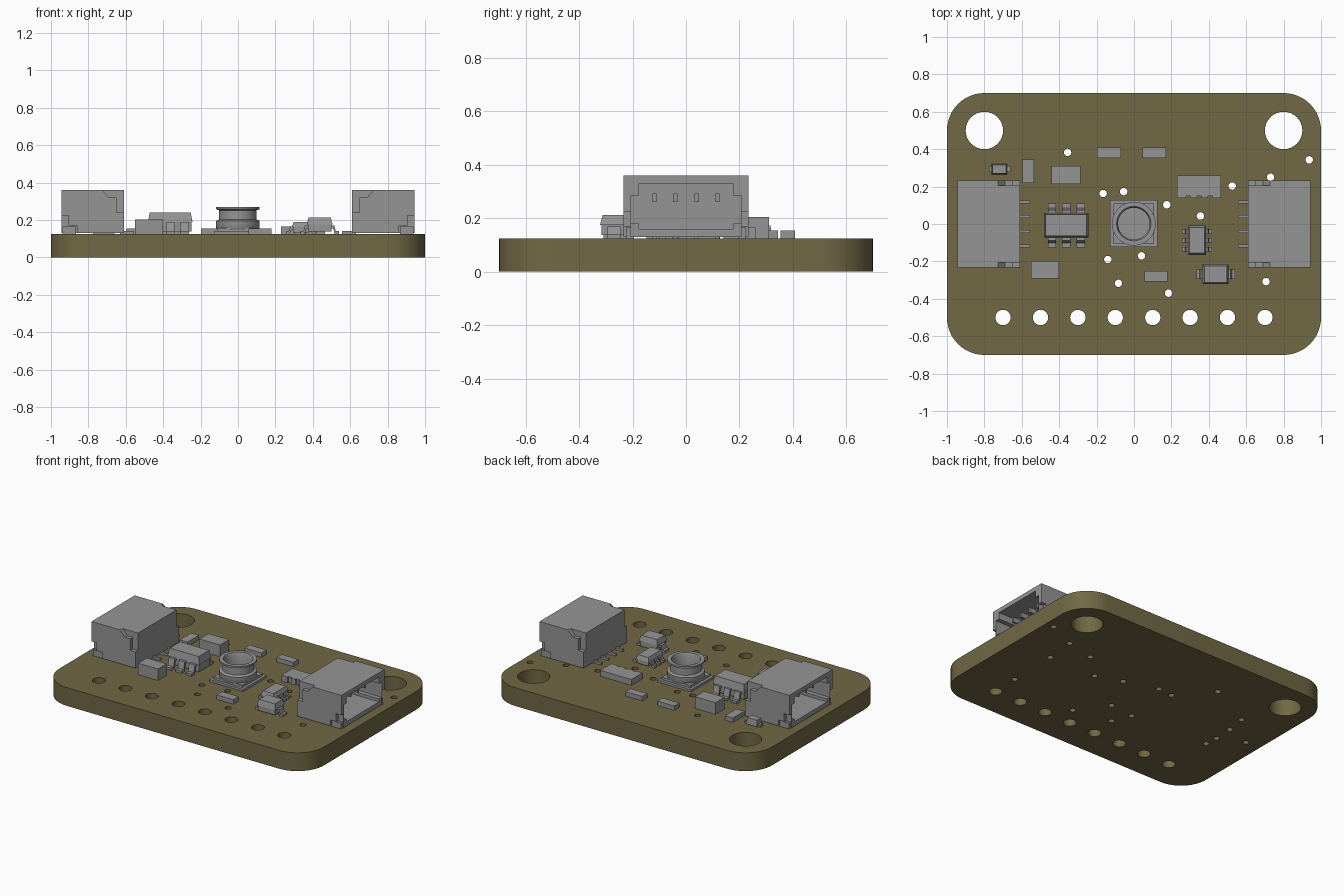
import bpy, bmesh, math
from mathutils import Matrix, Vector

old = bpy.data.objects.get("Cube")
if old:
    bpy.data.objects.remove(old, do_unlink=True)


def material(name, rgb):
    m = bpy.data.materials.new(name)
    m.use_nodes = True
    m.diffuse_color = (*rgb, 1)
    m.node_tree.nodes["Principled BSDF"].inputs["Base Color"].default_value = (*rgb, 1)
    return m


GREY = material("component grey", (0.3, 0.3, 0.3))
OLIVE = material("board olive", (0.165, 0.14, 0.06))
TOP = 0.125  # upper face of the board


def add(name, bm, mat=GREY):
    bmesh.ops.recalc_face_normals(bm, faces=bm.faces[:])
    me = bpy.data.meshes.new(name)
    bm.to_mesh(me)
    bm.free()
    me.materials.append(mat)
    ob = bpy.data.objects.new(name, me)
    bpy.context.collection.objects.link(ob)
    return ob


def smooth(ob):
    bpy.ops.object.select_all(action="DESELECT")
    ob.select_set(True)
    bpy.context.view_layer.objects.active = ob
    bpy.ops.object.shade_smooth_by_angle(angle=math.radians(35))


def box(name, x0, x1, y0, y1, z0, z1, taper=0):
    """Box whose top can be drawn in by the taper."""
    bm = bmesh.new()
    bmesh.ops.create_cube(bm, size=1)
    for v in bm.verts:
        top = v.co.z > 0
        t = taper if top else 0
        v.co = (x1 - t if v.co.x > 0 else x0 + t,
                y1 - t if v.co.y > 0 else y0 + t,
                z1 if top else z0)
    return add(name, bm)


def prism(name, pts, y0, y1):
    """Profile of x, z points extruded along y."""
    bm = bmesh.new()
    a = [bm.verts.new((x, y0, z)) for x, z in pts]
    b = [bm.verts.new((x, y1, z)) for x, z in pts]
    bm.faces.new(a)
    bm.faces.new(b[::-1])
    for i in range(len(pts)):
        j = (i + 1) % len(pts)
        bm.faces.new((a[i], a[j], b[j], b[i]))
    return add(name, bm)


def cut(ob, cutters):
    for c in cutters:
        c.hide_render = True
        mod = ob.modifiers.new("cut", "BOOLEAN")
        mod.object, mod.operation, mod.solver = c, "DIFFERENCE", "EXACT"
    dg = bpy.context.evaluated_depsgraph_get()
    ob.data = bpy.data.meshes.new_from_object(ob.evaluated_get(dg))
    ob.modifiers.clear()
    for c in cutters:
        bpy.data.objects.remove(c, do_unlink=True)


# Board: filled outline with round holes
curve = bpy.data.curves.new("board", "CURVE")
curve.dimensions, curve.fill_mode, curve.extrude = "2D", "BOTH", TOP / 2


def outline(points):
    s = curve.splines.new("POLY")
    s.points.add(len(points) - 1)
    for p, (x, y) in zip(s.points, points):
        p.co = (x, y, 0, 1)
    s.use_cyclic_u = True


def arc(cx, cy, r, start, sweep, n):
    return [(cx + r * math.cos(start + sweep * i / n),
             cy + r * math.sin(start + sweep * i / n)) for i in range(n + 1)]


rim = []
for k, (sx, sy) in enumerate([(1, 1), (-1, 1), (-1, -1), (1, -1)]):
    rim += arc(0.8 * sx, 0.5 * sy, 0.2, k * math.pi / 2, math.pi / 2, 12)
outline(rim)
holes = [(-0.8, 0.5, 0.1), (0.8, 0.5, 0.1)]
holes += [(-0.7 + 0.2 * i, -0.5, 0.041) for i in range(8)]
vias = [(-.355, .383), (-.165, .163), (-.055, .173), (.175, .103), (.355, .043),
        (.525, .203), (.73, .25), (.937, .343), (-.14, -.19), (.04, -.17),
        (-.083, -.317), (.185, -.37), (.706, -.308), (.71, .04), (-.69, .21),
        (-.714, .07), (-.72, -.066), (-.713, -.157), (-.893, .012)]
holes += [(x, y, 0.02) for x, y in vias]
for x, y, r in holes:
    outline(arc(x, y, r, 0, 2 * math.pi, 32 if r > 0.03 else 16)[:-1])
tmp = bpy.data.objects.new("outline", curve)
bpy.context.collection.objects.link(tmp)
mesh = bpy.data.meshes.new_from_object(
    tmp.evaluated_get(bpy.context.evaluated_depsgraph_get()))
bpy.data.objects.remove(tmp, do_unlink=True)
bm = bmesh.new()
bm.from_mesh(mesh)
bmesh.ops.remove_doubles(bm, verts=bm.verts[:], dist=1e-5)
bmesh.ops.translate(bm, verts=bm.verts[:], vec=(0, 0, TOP / 2))
for f in bm.faces:
    f.material_index = 0
smooth(add("circuit_board", bm, OLIVE))

# Side sockets: hollow housing opening outwards, with contacts, tabs and leads
W = 0.233
PITCH = (-0.118, -0.04, 0.04, 0.118)


def socket(side):
    parts = [box(side + "_socket_housing", 0.61, 0.943, -W, W, 0.13, 0.36)]
    cutters = [box("cavity", 0.67, 1, -0.175, 0.175, 0.16, 0.33),
               box("cavity_slot", 0.67, 1, -0.205, 0.205, 0.18, 0.285)]
    for s in (-1, 1):
        y0, y1 = sorted((s * 0.207, s * 0.3))
        cutters.append(prism("top_notch", [(.726, .4), (.726, .36), (.69, .32), (.65, .32),
                                           (.65, .24), (.6, .24), (.6, .4)], y0, y1))
        cutters.append(prism("tab_notch", [(1, .225), (.905, .225), (.905, .17),
                                           (.86, .17), (.86, .1), (1, .1)], y0, y1))
        y0, y1 = sorted((s * 0.195, s * 0.225))
        parts.append(box(side + "_socket_tab", .865, .937, y0, y1, TOP, .165))
    cut(parts[0], cutters)
    for y in PITCH:
        parts.append(box(side + "_socket_contact", .66, .88, y - .008, y + .008, .26, .293))
        parts.append(box(side + "_socket_lead", .555, .63, y - .008, y + .008, TOP, .14))
    return parts


socket("left")
for ob in socket("right"):
    ob.data.transform(Matrix.Rotation(math.pi, 4, "Z"))


# Bent lead: foot on the board, shoulder at the body
def lead(name, x, y, angle, reach, width, height):
    t = 0.016
    pts = [(0, height), (.45 * reach, height), (.62 * reach, TOP + t), (reach, TOP + t),
           (reach, TOP), (.5 * reach, TOP), (.3 * reach, height - t), (0, height - t)]
    ob = prism(name, pts, -width / 2, width / 2)
    ob.data.transform(Matrix.Translation(Vector((x, y, 0))) @ Matrix.Rotation(angle, 4, "Z"))


# Six-lead chips: drafted body above and below the lead line
def chip_body(name, x0, x1, y0, y1, z0, z1):
    mid = (z0 + z1) / 2
    d = 0.006
    box(name + "_base", x0 + d, x1 - d, y0 + d, y1 - d, z0, mid)
    box(name + "_body", x0, x1, y0, y1, mid, z1, 0.01)


chip_body("large_chip", -.482, -.243, -.073, .06, .138, .24)
for x in (-.438, -.362, -.285):
    lead("large_chip_lead", x, .045, math.pi / 2, .065, .044, .19)
    lead("large_chip_lead", x, -.06, -math.pi / 2, .065, .044, .19)
chip_body("small_chip", .288, .386, -.166, -.008, .133, .19)
for y in (-.04, -.087, -.135):
    lead("small_chip_lead", .376, y, 0, .042, .024, .165)
    lead("small_chip_lead", .298, y, math.pi, .042, .024, .165)

# Diode and status lamp, each with a lead at both ends
chip_body("diode", .367, .506, -.322, -.215, .138, .212)
lead("diode_lead", .495, -.268, 0, .045, .05, .17)
lead("diode_lead", .378, -.268, math.pi, .045, .05, .17)
box("lamp_base", -.775, -.66, .278, .31, TOP, .14)
box("lamp_body", -.762, -.678, .264, .322, .13, .172, .006)

# Plain block parts
blocks = [("tall_capacitor_back", -.44, -.285, .213, .31, .205),
          ("tall_capacitor_front", -.55, -.4, -.292, -.198, .203),
          ("resistor_side", -.595, -.535, .22, .345, .155),
          ("resistor_back_right", -.197, -.07, .353, .408, .155),
          ("resistor_back_left", .045, .17, .353, .408, .155),
          ("resistor_front", .055, .18, -.308, -.25, .155)]
for name, x0, x1, y0, y1, z1 in blocks:
    box(name, x0, x1, y0, y1, TOP, z1)

# Resistor array with scalloped front edge
array = box("resistor_array", .23, .465, .14, .26, TOP, .165)
cut(array, [box("scallop", x - .012, x + .012, .1, .15, .1, .2)
            for x in (.289, .348, .407)])

# Centre jack: square base and a flanged hollow cup
box("jack_plate", -.128, .125, -.123, .127, TOP, .14)
box("jack_base", -.11, .107, -.105, .109, .14, .157)
profile = [(.112, .15), (.117, .158), (.117, .195), (.1, .203), (.1, .252), (.117, .258),
           (.117, .27), (.092, .27), (.085, .255), (.085, .165), (0, .165)]
bm = bmesh.new()
verts = [bm.verts.new((r, 0, z)) for r, z in profile]
edges = [bm.edges.new(p) for p in zip(verts, verts[1:])]
bmesh.ops.spin(bm, geom=verts + edges, cent=(0, 0, 0), axis=(0, 0, 1),
               angle=2 * math.pi, steps=40)
bmesh.ops.remove_doubles(bm, verts=bm.verts[:], dist=1e-5)
cup = add("jack_cup", bm)
cup.data.transform(Matrix.Translation((-.001, .002, 0)))
smooth(cup)
